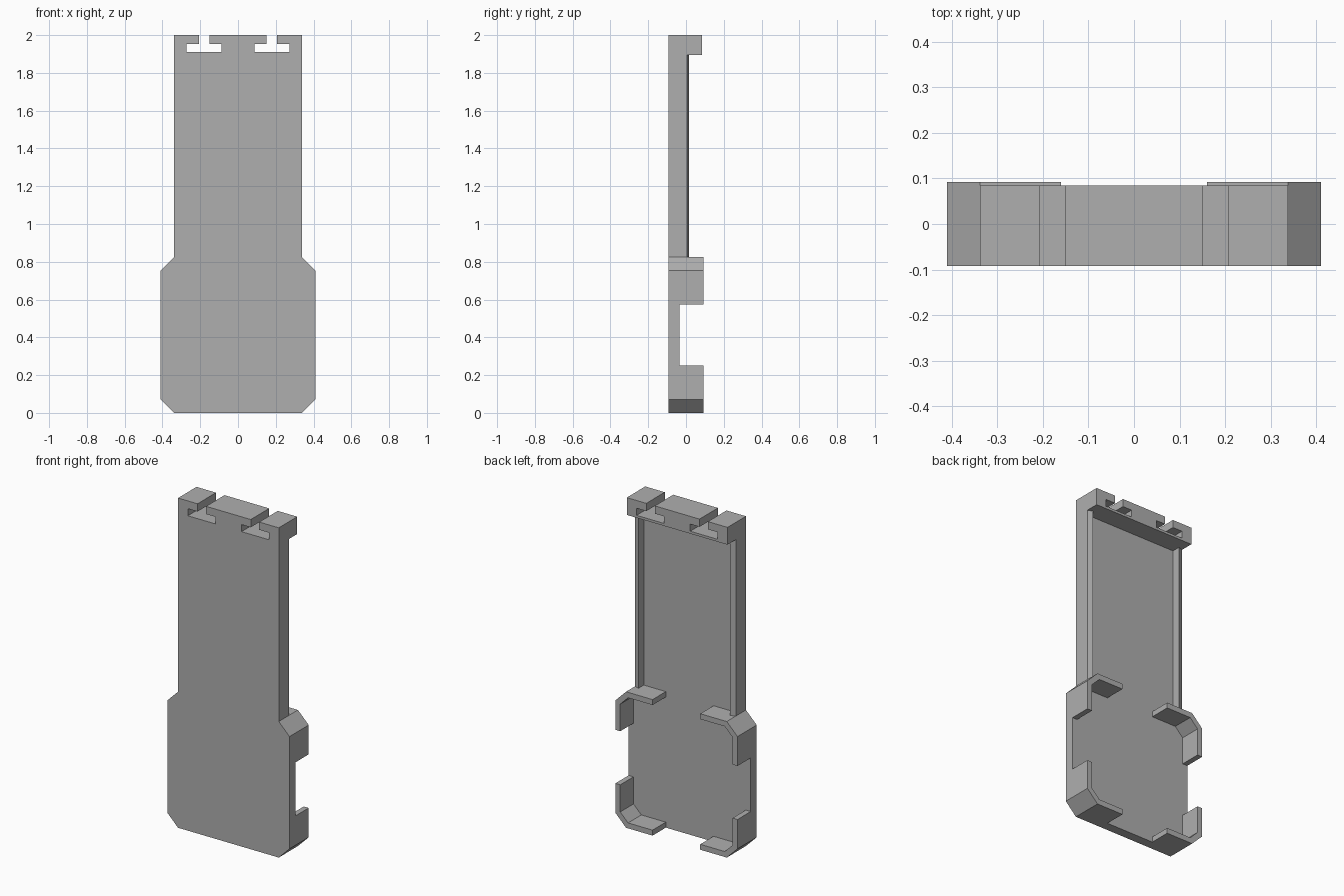
import bpy
import bmesh

cube = bpy.data.objects.get("Cube")
if cube:
    bpy.data.objects.remove(cube, do_unlink=True)

grey = bpy.data.materials.new("plain grey")
grey.use_nodes = True
tone = (0.43, 0.43, 0.43, 1)
grey.diffuse_color = tone
grey.node_tree.nodes["Principled BSDF"].inputs["Base Color"].default_value = tone

FRONT, FLOOR, BACK = -0.092, -0.035, 0.092   # depth levels
HEADER_BACK = 0.085
NECK, BODY = 0.338, 0.41                     # half widths
SHOULDER, TOP, HEADER_Z = 0.825, 2.0, 1.895
CHAMFER = BODY - NECK
WALL = 0.033


def extrude(name, outline, axis, start, end):
    """Extrude a 2D outline: along y from (x, z) or along z from (x, y)."""
    def place(p, d):
        return (p[0], d, p[1]) if axis == "y" else (p[0], p[1], d)
    bm = bmesh.new()
    base = bm.faces.new([bm.verts.new(place(p, start)) for p in outline])
    grown = bmesh.ops.extrude_face_region(bm, geom=[base])["geom"]
    shift = (0, end - start, 0) if axis == "y" else (0, 0, end - start)
    bmesh.ops.translate(bm, vec=shift,
                        verts=[g for g in grown if isinstance(g, bmesh.types.BMVert)])
    bmesh.ops.recalc_face_normals(bm, faces=bm.faces)
    mesh = bpy.data.meshes.new(name)
    bm.to_mesh(mesh)
    bm.free()
    mesh.materials.append(grey)
    obj = bpy.data.objects.new(name, mesh)
    bpy.context.collection.objects.link(obj)
    return obj


def mirrored(points):
    """Close a right-hand outline with its reflection across x = 0."""
    return points + [(-x, z) for x, z in reversed(points)]


# T-shaped slot in the top edge, walked from the outside inwards
slot = [(0.207, TOP), (0.207, 1.953), (0.272, 1.953), (0.272, 1.91),
        (0.088, 1.91), (0.088, 1.953), (0.15, 1.953), (0.15, TOP)]

# Back plate with chamfered body, narrow neck and slotted top
plate = [(NECK, 0), (BODY, CHAMFER), (BODY, SHOULDER - CHAMFER),
         (NECK, SHOULDER), (NECK, TOP)] + slot
extrude("main_plate", mirrored(plate), "y", FRONT, FLOOR)

# Thick slotted header
extrude("top_header", mirrored([(NECK, HEADER_Z), (NECK, TOP)] + slot),
        "y", FLOOR, HEADER_BACK)

# Corner bracket profile, repeated at all four body corners
k = WALL * 0.414
bracket = [(0.16, 0), (NECK, 0), (BODY, CHAMFER), (BODY, 0.25),
           (BODY - WALL, 0.25), (BODY - WALL, CHAMFER + k),
           (NECK - k, WALL), (0.16, WALL)]

for side, sx in (("left", 1), ("right", -1)):
    for level in ("lower", "upper"):
        pts = [(sx * x, z if level == "lower" else SHOULDER - z) for x, z in bracket]
        extrude(f"{level}_{side}_bracket", pts, "y", FLOOR, BACK)

    # Side rail along the neck, its crest falling slightly outwards
    rail = [(NECK, FLOOR), (NECK, 0.005), (NECK - 0.03, 0.017), (NECK - 0.03, FLOOR)]
    extrude(f"{side}_rail", [(sx * x, y) for x, y in rail], "z",
            SHOULDER - WALL, HEADER_Z)
